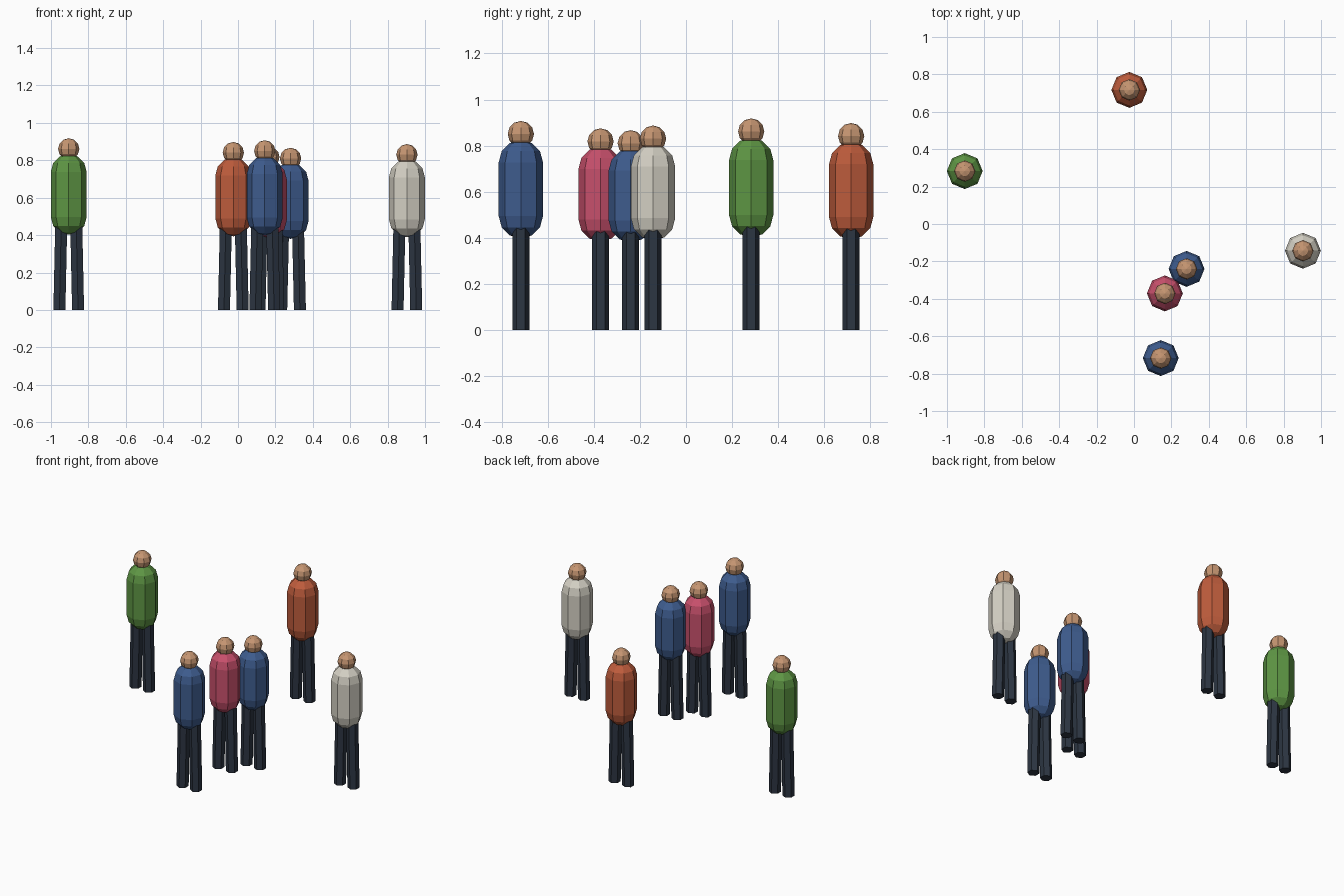
import bpy
import bmesh
from math import sin, cos, pi, radians
from mathutils import Matrix, Vector

if "Cube" in bpy.data.objects:
    bpy.data.objects.remove(bpy.data.objects["Cube"])


def material(name, rgb):
    """Flat material from 0-255 sRGB values."""
    col = [(c / 255 / 12.92) if c < 11 else ((c / 255 + 0.055) / 1.055) ** 2.4 for c in rgb] + [1]
    m = bpy.data.materials.new(name)
    m.use_nodes = True
    m.diffuse_color = col
    m.node_tree.nodes["Principled BSDF"].inputs["Base Color"].default_value = col
    return m


SKIN = material("skin", (198, 150, 114))
TROUSERS = material("dark trousers", (44, 53, 66))
COATS = {
    "green": material("green coat", (94, 150, 68)),
    "orange": material("orange coat", (190, 92, 60)),
    "blue": material("blue coat", (62, 92, 142)),
    "pink": material("pink coat", (200, 80, 108)),
    "white": material("white coat", (212, 208, 196)),
}

COAT_R, HEAD_R, LEG_R = 0.096, 0.057, 0.037
HIP, FOOT = 0.04, 0.05      # sideways leg offset at the top and the ground


def finish(name, bm, mat, location):
    bmesh.ops.recalc_face_normals(bm, faces=bm.faces[:])
    mesh = bpy.data.meshes.new(name)
    bm.to_mesh(mesh)
    bm.free()
    mesh.materials.append(mat)
    ob = bpy.data.objects.new(name, mesh)
    ob.location = location
    bpy.context.collection.objects.link(ob)


def lathe(bm, profile, sides):
    """Revolve (radius, z) points; zero radius makes a pole."""
    verts = [bm.verts.new((r, 0, z)) for r, z in profile]
    edges = [bm.edges.new(pair) for pair in zip(verts, verts[1:])]
    bmesh.ops.spin(bm, geom=verts + edges, axis=(0, 0, 1), cent=(0, 0, 0),
                   angle=2 * pi, steps=sides, use_duplicate=False)
    bmesh.ops.remove_doubles(bm, verts=bm.verts[:], dist=0.0005)


def person(name, coat, x, y, height):
    base = Vector((x, y, 0))
    low, high = height * 0.438, height * 0.908

    # Capsule-shaped coat
    bm = bmesh.new()
    angles = [radians(a) for a in (90, 60, 30, 0)]
    top = [(COAT_R * cos(a), high - COAT_R + COAT_R * sin(a)) for a in angles]
    bottom = [(r, low + high - z) for r, z in reversed(top)]
    lathe(bm, top + bottom, 8)
    finish(name + "_coat", bm, COATS[coat], base)

    # Faceted head
    bm = bmesh.new()
    bmesh.ops.create_uvsphere(bm, u_segments=8, v_segments=6, radius=HEAD_R)
    finish(name + "_head", bm, SKIN, base + Vector((0, 0, height - HEAD_R)))

    # Slightly splayed six-sided legs
    for side, label in ((1, "left"), (-1, "right")):
        bm = bmesh.new()
        length = low + 0.06
        bmesh.ops.create_cone(bm, cap_ends=True, segments=6, radius1=LEG_R, radius2=LEG_R,
                              depth=length, matrix=Matrix.Translation((0, 0, length / 2)))
        # Put a hexagon corner towards the front and back
        if max(v.co.x for v in bm.verts) > max(v.co.y for v in bm.verts):
            bmesh.ops.rotate(bm, verts=bm.verts[:], matrix=Matrix.Rotation(pi / 6, 3, 'Z'))
        for v in bm.verts:
            v.co.x += side * (FOOT + (HIP - FOOT) * v.co.z / length)
        finish(name + "_" + label + "_leg", bm, TROUSERS, base)


person("far_right_person", "green", -0.905, 0.283, 0.918)
person("back_person", "orange", -0.025, 0.717, 0.898)
person("front_person", "blue", 0.143, -0.717, 0.907)
person("middle_person", "pink", 0.165, -0.371, 0.875)
person("companion_person", "blue", 0.281, -0.240, 0.867)
person("far_left_person", "white", 0.903, -0.143, 0.887)
